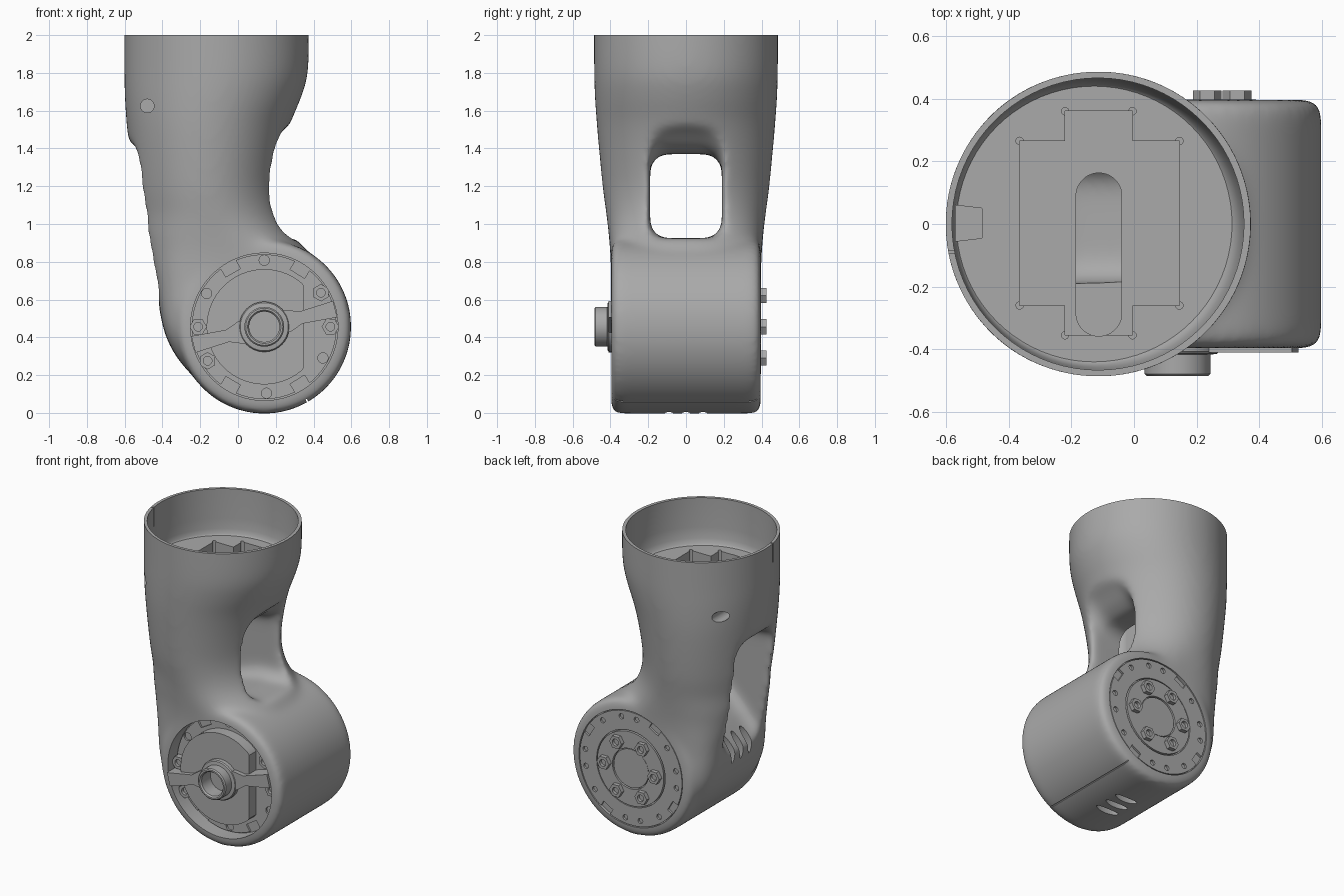
import bpy, bmesh, math
from math import cos, sin, pi, radians
from mathutils import Vector, Matrix

cube = bpy.data.objects.get("Cube")
if cube:
    bpy.data.objects.remove(cube, do_unlink=True)

grey = bpy.data.materials.new("satin_grey")
grey.use_nodes = True
grey.diffuse_color = (0.4, 0.4, 0.4, 1)
grey.node_tree.nodes["Principled BSDF"].inputs["Base Color"].default_value = (0.4, 0.4, 0.4, 1)

AX, AZ = 0.139, 0.456      # barrel axis
TX = -0.115                # tube axis


def loft(name, rings, closed=False):
    """Skin a list of equal rings; cap the ends unless the profile is closed."""
    bm = bmesh.new()
    loops = [[bm.verts.new(p) for p in ring] for ring in rings]
    n = len(loops[0])
    pairs = list(zip(loops, loops[1:]))
    if closed:
        pairs.append((loops[-1], loops[0]))
    for a, b in pairs:
        for i in range(n):
            j = (i + 1) % n
            bm.faces.new((a[i], a[j], b[j], b[i]))
    if not closed:
        bm.faces.new(loops[0])
        bm.faces.new(loops[-1])
    bmesh.ops.recalc_face_normals(bm, faces=bm.faces)
    me = bpy.data.meshes.new(name)
    bm.to_mesh(me)
    bm.free()
    me.materials.append(grey)
    ob = bpy.data.objects.new(name, me)
    bpy.context.scene.collection.objects.link(ob)
    return ob


def circle(cx, cy, r, n=64, turn=0.0, ry=None):
    ry = ry or r
    return [(cx + r * cos(turn + 2 * pi * i / n), cy + ry * sin(turn + 2 * pi * i / n)) for i in range(n)]


def rect(x0, x1, y0, y1):
    return [(x0, y0), (x1, y0), (x1, y1), (x0, y1)]


def prism_y(name, pts, y0, y1):
    return loft(name, [[(x, y, z) for x, z in pts] for y in (y0, y1)])


def prism_z(name, pts, z0, z1):
    return loft(name, [[(x, y, z) for x, y in pts] for z in (z0, z1)])


def lathe(name, profile, closed=False, n=96):
    """Turn (radius, y) points about the barrel axis."""
    return loft(name, [[(x, y, z) for x, z in circle(AX, AZ, r, n)] for r, y in profile], closed)


def apply_modifiers(ob):
    dg = bpy.context.evaluated_depsgraph_get()
    dg.update()
    me = bpy.data.meshes.new_from_object(ob.evaluated_get(dg))
    ob.modifiers.clear()
    ob.data = me


def combine(target, operation, *parts):
    """One boolean with all the (separate, non-touching) parts."""
    bm = bmesh.new()
    for part in parts:
        bm.from_mesh(part.data)
    bm.to_mesh(parts[0].data)
    bm.free()
    mod = target.modifiers.new("cut", 'BOOLEAN')
    mod.operation, mod.solver, mod.object = operation, 'EXACT', parts[0]
    apply_modifiers(target)
    for part in parts:
        bpy.data.objects.remove(part, do_unlink=True)


def polar(r, deg):
    return AX + r * cos(radians(deg)), AZ + r * sin(radians(deg))


def tilted_rect(r, deg, half_r, half_t):
    c, s = cos(radians(deg)), sin(radians(deg))
    cx, cz = polar(r, deg)
    return [(cx + u * c - v * s, cz + u * s + v * c) for u, v in rect(-half_r, half_r, -half_t, half_t)]


# Tube body: height, left x, right x, half depth, squareness
rows = [(2.1, -.602, .372, .487, 2), (1.82, -.602, .372, .487, 2), (1.68, -.6, .338, .483, 2),
        (1.53, -.59, .278, .473, 2), (1.35, -.572, .235, .457, 2), (1.18, -.555, .218, .44, 2),
        (1.05, -.533, .24, .422, 2.1), (.95, -.515, .288, .41, 2.4), (.83, -.48, .385, .4, 3),
        (.68, -.438, .46, .395, 4), (.48, -.403, .48, .395, 5), (.36, -.362, .46, .393, 5),
        (.25, -.29, .4, .39, 5), (.15, -.19, .32, .38, 5)]


def section(z, x0, x1, d, n):
    ring = []
    for c, s in circle(0, 0, 1, 80):
        px = math.copysign(abs(c) ** (2 / n), c)
        py = math.copysign(abs(s) ** (2 / n), s)
        ring.append(((x0 + x1) / 2 + px * (x1 - x0) / 2, py * d, z))
    return ring


def smooth_rows(rows, steps=4):
    out = []
    for i in range(len(rows) - 1):
        a, b, c, d = (Vector(rows[min(max(k, 0), len(rows) - 1)]) for k in range(i - 1, i + 3))
        for t in (k / steps for k in range(steps)):
            out.append(b + (c - a) * t / 2 + (a * 2 - b * 5 + c * 4 - d) * t * t / 2
                       + (b * 3 - a - c * 3 + d) * t ** 3 / 2)
    return out + [Vector(rows[-1])]


body = loft("link_body", [section(*r) for r in smooth_rows(rows)])


# Window through the fork, ramped down behind the barrel
def window_ring(x, half, z0, z1, r=.09):
    ring = []
    for k, (sy, sz) in enumerate([(1, 1), (-1, 1), (-1, -1), (1, -1)]):
        cy, cz = sy * (half - r), (z1 - r if sz > 0 else z0 + r)
        for i in range(7):
            a = pi / 2 * (k + i / 6)
            ring.append((x, cy + r * cos(a), cz + r * sin(a)))
    return ring


window = loft("window_cutter", [window_ring(*w) for w in (
    (-.8, .2, .43, 1.46), (-.57, .195, .44, 1.43), (-.5, .19, .48, 1.38), (-.4, .19, .62, 1.37),
    (-.3, .19, .74, 1.37), (-.2, .19, .84, 1.37), (0, .19, .91, 1.37), (.1, .19, .925, 1.38),
    (.16, .19, .925, 1.42), (.22, .2, .925, 1.48), (.28, .21, .925, 1.53), (.6, .22, .925, 1.54))])
combine(body, 'DIFFERENCE', window)

# Barrel with rounded rims
fillet = [(.418 + .042 * sin(a), .355 + .042 * cos(a)) for a in (pi / 2 * i / 6 for i in range(7))]
barrel = lathe("barrel", fillet + [(r, -y) for r, y in reversed(fillet)])
combine(body, 'UNION', barrel)

# Blend tube, window and barrel into one soft casting
remesh = body.modifiers.new("blend", 'REMESH')
remesh.mode, remesh.voxel_size = 'VOXEL', .0155
soften = body.modifiers.new("soften", 'SMOOTH')
soften.factor, soften.iterations = .5, 34
apply_modifiers(body)
combine(body, 'DIFFERENCE', prism_z("top_trim", rect(-1, 1, -1, 1), 2, 2.4))

# Cooling slots under the barrel and on the ramp behind it
vents = []
for turn, x, z in ((180, AX, 0), (-48, -.39, .62)):
    for y in (-.09, 0, .09):
        vent = prism_z("vent", circle(0, 0, .085, 24, 0, .024), -.09, .08)
        vent.data.transform(Matrix.Translation((x, y, z)) @ Matrix.Rotation(radians(turn), 4, 'Y'))
        vents.append(vent)

# Socket, cross holes, end recesses and underside seam
socket = loft("socket", [[(x, y, z) for x, y in circle(cx, 0, r, 80)] for cx, r, z in (
    (TX, .466, 2.1), (TX, .466, 1.8), (TX - .006, .458, 1.73), (TX - .01, .45, 1.7), (TX - .012, .44, 1.69))])
combine(body, 'DIFFERENCE', socket, *vents,
        lathe("front_recess", [(.39, -.5), (.39, -.29)]), lathe("back_recess", [(.39, .5), (.39, .375)]),
        prism_y("seam", tilted_rect(.455, -60, .012, .004), -.5, .5),
        *[prism_y("pin_hole", circle(-.48, 1.625, .036, 24), s * .15, s * .6) for s in (-1, 1)])

# Cross-shaped pocket, key notch, rim slit, relieved corners and cable slot
cross = [(-.365, -.26), (-.22, -.26), (-.22, -.355), (-.005, -.355), (-.005, -.26), (.145, -.26),
         (.145, .265), (-.005, .265), (-.005, .36), (-.22, .36), (-.22, .265), (-.365, .265)]
key = [(-.485, -.045), (-.485, .05), (-.57, .06), (-.57, -.055)]
combine(body, 'DIFFERENCE', prism_z("pocket", cross, 1.6, 1.75), prism_z("key_notch", key, 1.63, 1.75),
        prism_z("rim_slit", rect(-.65, -.55, -.093, -.085), 1.87, 2.1))
slot = [(x, y + (.09 if y > 0 else -.285)) for x, y in circle(-.112, 0, .073, 32, pi / 32)]
corners = [cross[i] for i in (0, 2, 3, 5, 6, 8, 9, 11)]
combine(body, 'DIFFERENCE', prism_z("cable_slot", slot, .97, 1.72),
        *[prism_z("corner_relief", circle(x, y, .012, 12, .1), 1.605, 1.73) for x, y in corners])

# Front motor face
front_ring = lathe("front_motor_ring", [(.383, -.28), (.383, -.305)])
combine(front_ring, 'DIFFERENCE',
        *[prism_y("notch", tilted_rect(.36, a, .03, .045), -.4, -.292) for a in (58, 120, 240, 302)],
        *[prism_y("screw_hole", circle(*polar(.352, a), .027, 20), -.4, -.292) for a in (90, 150, -28, -88)])
prism_y("front_motor_plate", [(min(x, .35), z) for x, z in circle(AX, AZ, .305, 96)], -.3, -.38)


def hex_nut(name, centre, y0, y1, r=.046):
    turn = math.atan2(centre[1] - AZ, centre[0] - AX)
    nut = prism_y(name, circle(*centre, r, 6, turn), y0, y1)
    combine(nut, 'DIFFERENCE', prism_y("bore", circle(*centre, r * .5, 20), y1 - math.copysign(.02, y1), y1 * 1.2))


for i, a in enumerate((31, 0, 180, 211)):
    hex_nut(f"front_nut_{i + 1}", polar(.35, a), -.295, -.345)

# Cross bar and hollow hub
right_half = [(.13, -.06), (.2, -.033), (.387, -.045), (.387, .045), (.2, .033), (.13, .06)]
outline = right_half + [(-x, -z) for x, z in right_half]
c, s = cos(radians(14)), sin(radians(14))
bar = prism_y("cross_bar", [(AX + x * c - z * s, AZ + x * s + z * c) for x, z in outline], -.295, -.41)
combine(bar, 'DIFFERENCE', lathe("bar_bore", [(.1, -.5), (.1, -.25)]))
lathe("hub", [(.08, -.36), (.133, -.36), (.133, -.407), (.127, -.414), (.105, -.417), (.105, -.478),
              (.098, -.485), (.088, -.485), (.08, -.475)], True)

# Back output flange: outer ring, inner ring, centre cap
outer = lathe("back_outer_ring", [(.384, .37), (.384, .394), (.258, .394), (.258, .37)], True)
combine(outer, 'DIFFERENCE',
        *[prism_y("notch", tilted_rect(.37, a, .028, .04), .38, .45) for a in (30, 120, 210, 300)],
        *[prism_y("bolt_hole", circle(*polar(.345, a + d), .018, 16), .38, .45)
          for a in (0, 90, 180, 270) for d in (-12, 7, 52)])
lathe("back_inner_ring", [(.25, .37), (.25, .398), (.136, .398), (.136, .37)], True)
lathe("back_cap", [(.13, .37), (.13, .392)])
for i in range(6):
    hex_nut(f"back_nut_{i + 1}", polar(.19, 60 * i), .393, .426)

# Smooth shading with sharp creases
for ob in bpy.context.scene.objects:
    if ob.type == 'MESH' and ob.data.materials and ob.data.materials[0] == grey:
        ob.data.shade_smooth()
        ob.data.set_sharp_from_angle(angle=radians(32))
        ob.modifiers.new("clean_normals", 'WEIGHTED_NORMAL').keep_sharp = True
